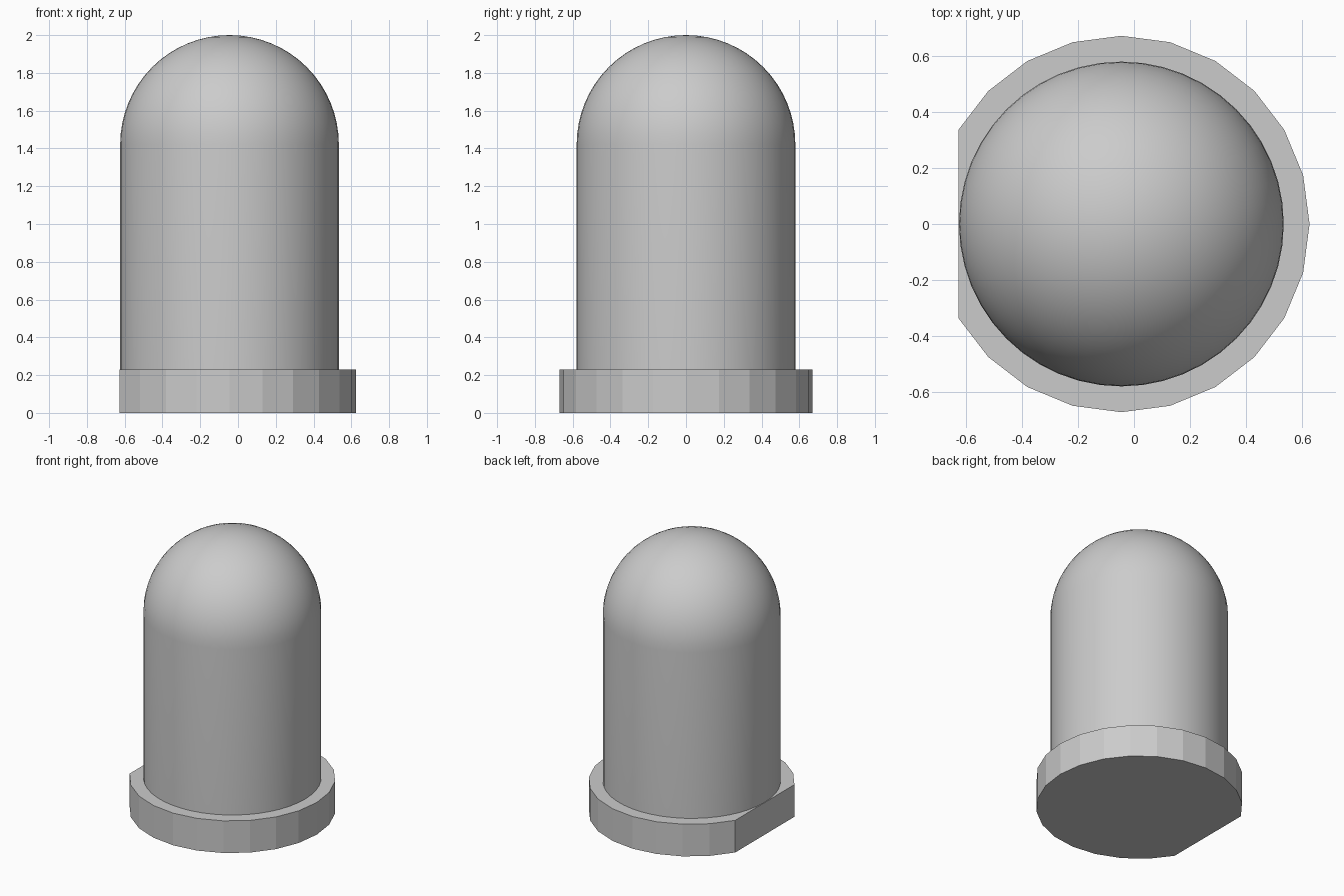
import bpy, bmesh
from math import sin, cos, pi, radians

cube = bpy.data.objects.get("Cube")
if cube:
    bpy.data.objects.remove(cube, do_unlink=True)

AXIS_X = -0.045
RIM_R, RIM_H = 0.671, 0.231
BODY_R, HEIGHT = 0.579, 2.0

grey = bpy.data.materials.new("plain_grey")
grey.use_nodes = True
grey.diffuse_color = (0.6, 0.6, 0.6, 1)
grey.node_tree.nodes["Principled BSDF"].inputs["Base Color"].default_value = (0.6, 0.6, 0.6, 1)


def add_object(name, bm):
    bmesh.ops.recalc_face_normals(bm, faces=bm.faces)
    mesh = bpy.data.meshes.new(name)
    bm.to_mesh(mesh)
    bm.free()
    mesh.materials.append(grey)
    obj = bpy.data.objects.new(name, mesh)
    obj.location.x = AXIS_X
    bpy.context.collection.objects.link(obj)
    return obj


# Base rim: a faceted disc with one flat side facing -x
bm = bmesh.new()
outline = [bm.verts.new((RIM_R * cos(radians(a)), RIM_R * sin(radians(a)), 0))
           for a in range(-150, 151, 15)]
bottom = bm.faces.new(outline)
top = bmesh.ops.extrude_face_region(bm, geom=[bottom], use_keep_orig=True)
bmesh.ops.translate(bm, vec=(0, 0, RIM_H),
                    verts=[g for g in top["geom"] if isinstance(g, bmesh.types.BMVert)])
add_object("base_rim", bm)

# Body: a cylinder wall and hemispherical cap spun from one profile
bm = bmesh.new()
steps = 16
profile = [(BODY_R, RIM_H)]
for i in range(steps + 1):
    a = pi / 2 * i / steps
    profile.append((BODY_R * cos(a), HEIGHT - BODY_R + BODY_R * sin(a)))
verts = [bm.verts.new((r, 0, z)) for r, z in profile]
edges = [bm.edges.new(pair) for pair in zip(verts, verts[1:])]
bmesh.ops.spin(bm, geom=verts + edges, cent=(0, 0, 0), axis=(0, 0, 1),
               angle=2 * pi, steps=48)
bmesh.ops.remove_doubles(bm, verts=bm.verts, dist=0.0001)
body = add_object("domed_body", bm)

bpy.ops.object.select_all(action="DESELECT")
body.select_set(True)
bpy.context.view_layer.objects.active = body
bpy.ops.object.shade_smooth_by_angle(angle=radians(30))
